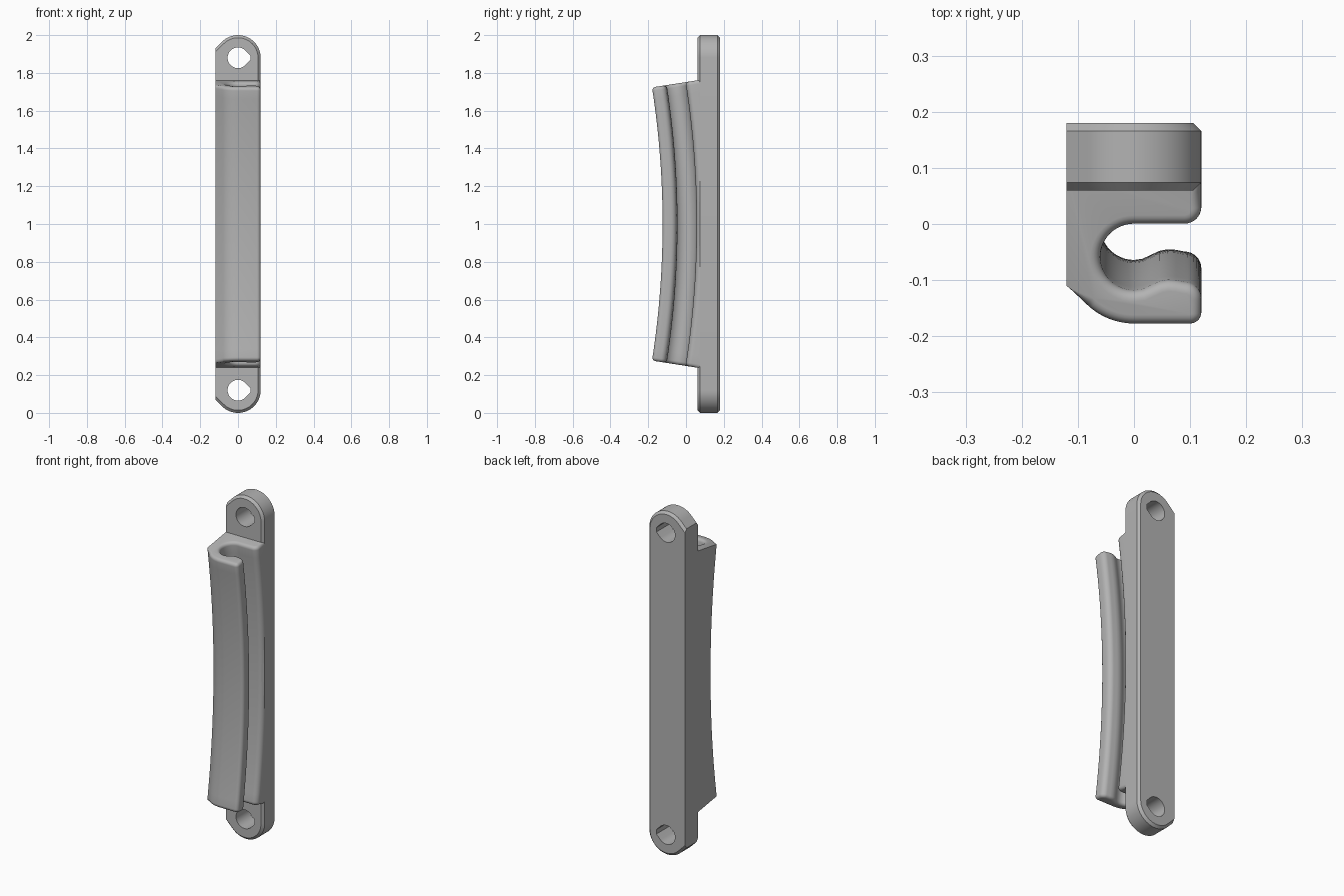
import bpy, bmesh
from math import sin, cos, radians, pi, sqrt
from mathutils import Vector

cube = bpy.data.objects.get("Cube")
if cube:
    bpy.data.objects.remove(cube, do_unlink=True)

# One plain grey for everything
GREY = (0.45, 0.45, 0.45, 1)
grey = bpy.data.materials.new("plain_grey")
grey.use_nodes = True
grey.diffuse_color = GREY
grey.node_tree.nodes["Principled BSDF"].inputs["Base Color"].default_value = GREY

HALF = 0.12      # half width, also the radius of the rounded ends
CHAMFER = 0.014


def arc(cx, cy, r, start, end, steps):
    angles = [radians(start + (end - start) * i / steps) for i in range(steps + 1)]
    return [(cx + r * cos(a), cy + r * sin(a)) for a in angles]


def bridge(bm, a, b):
    n = len(a)
    for i in range(n):
        j = (i + 1) % n
        bm.faces.new((a[i], a[j], b[j], b[i]))


def finish(bm, name):
    bmesh.ops.recalc_face_normals(bm, faces=bm.faces[:])
    mesh = bpy.data.meshes.new(name)
    bm.to_mesh(mesh)
    bm.free()
    mesh.materials.append(grey)
    obj = bpy.data.objects.new(name, mesh)
    bpy.context.collection.objects.link(obj)
    bpy.ops.object.select_all(action='DESELECT')
    obj.select_set(True)
    bpy.context.view_layer.objects.active = obj
    bpy.ops.object.shade_smooth_by_angle(angle=radians(32))
    return obj


# Mounting plate: round ends that run into a flat left edge at 45 degrees
def plate_outline(r):
    top = arc(0, 2 - HALF, r, 0, 135, 24)
    top.append((-HALF, 2 - HALF + r * sqrt(2) - HALF))
    return top + [(x, 2 - z) for x, z in reversed(top)]


# Screw hole with a blunt point towards the open side
def hole_outline(z):
    r, tip = 0.055, 0.065
    rise = r * sqrt(2) - tip
    return arc(0, z, r, 45, 315, 30) + [(tip, z - rise), (tip, z + rise)]


def ring(bm, points, y):
    return [bm.verts.new((x, y, z)) for x, z in points]


def build_plate(front=0.06, back=0.18):
    bm = bmesh.new()
    full, small = plate_outline(HALF), plate_outline(HALF - CHAMFER)
    rings = [ring(bm, small, front), ring(bm, full, front + CHAMFER),
             ring(bm, full, back - CHAMFER), ring(bm, small, back)]
    for a, b in zip(rings, rings[1:]):
        bridge(bm, a, b)
    caps = [[rings[0]], [rings[-1]]]
    for z in (HALF, 2 - HALF):
        a, b = (ring(bm, hole_outline(z), y) for y in (front, back))
        bridge(bm, a, b)
        caps[0].append(a)
        caps[1].append(b)
    for loops in caps:
        edges = [bm.edges.get((l[i - 1], l[i])) for l in loops for i in range(len(l))]
        bmesh.ops.triangle_fill(bm, use_beauty=True, use_dissolve=False, edges=edges)
    return finish(bm, "mounting_plate")


# Hook section at its ends: arm, round slot and lip with a retaining bump
def hook_profile():
    back = 0.09
    pts = [(-HALF, back), (-HALF, -0.11)]
    pts += arc(0, -0.06, HALF, 225, 270, 10)
    pts += arc(0.1, -0.16, 0.02, 270, 360, 6)
    pts += arc(0.09, -0.135, 0.03, 0, 90, 8)
    pts += [(0.075, -0.102), (0.06, -0.101), (0.045, -0.104), (0.03, -0.111), (0.015, -0.118)]
    pts += arc(0, -0.06, 0.06, 270, 90, 24)
    pts += arc(0.09, 0.03, 0.03, 270, 360, 8)
    pts += [(HALF, 0.06), (HALF, back)]
    return [Vector(p) for p in pts], back


def inset_profile(pts, back, d):
    out = []
    for i, p in enumerate(pts):
        if p.x < -HALF + 0.001 or p.y > back - 0.001:
            out.append(p.copy())
            continue
        a = (p - pts[i - 1]).normalized()
        b = (pts[(i + 1) % len(pts)] - p).normalized()
        t = (a + b).normalized()
        out.append(p + Vector((-t.y, t.x)) * d)
    return out


# Hook: section swept along a shallow arc, with rounded end rims
def build_hook(radius=4.7, sweep=0.1545, fillet=0.018, steps=32):
    pts, back = hook_profile()
    shift = radius * (1 - cos(sweep))
    centre = -0.18 + shift - radius
    rim = []
    for k in range(5, 0, -1):
        t = pi / 2 * k / 5
        rim.append((sweep - fillet / radius * (1 - sin(t)), fillet * (1 - cos(t))))
    flat = sweep - fillet / radius
    body = [(flat * (1 - 2 * i / steps), 0) for i in range(steps + 1)]
    stations = rim + body + [(-a, d) for a, d in reversed(rim)]
    bm = bmesh.new()
    rings = []
    for a, d in stations:
        verts = []
        for p in inset_profile(pts, back, d):
            r = p.y + shift - centre
            verts.append(bm.verts.new((p.x, centre + r * cos(a), 1 + r * sin(a))))
        rings.append(verts)
    for a, b in zip(rings, rings[1:]):
        bridge(bm, a, b)
    bm.faces.new(rings[0])
    bm.faces.new(rings[-1])
    return finish(bm, "curved_hook")


build_plate()
build_hook()
